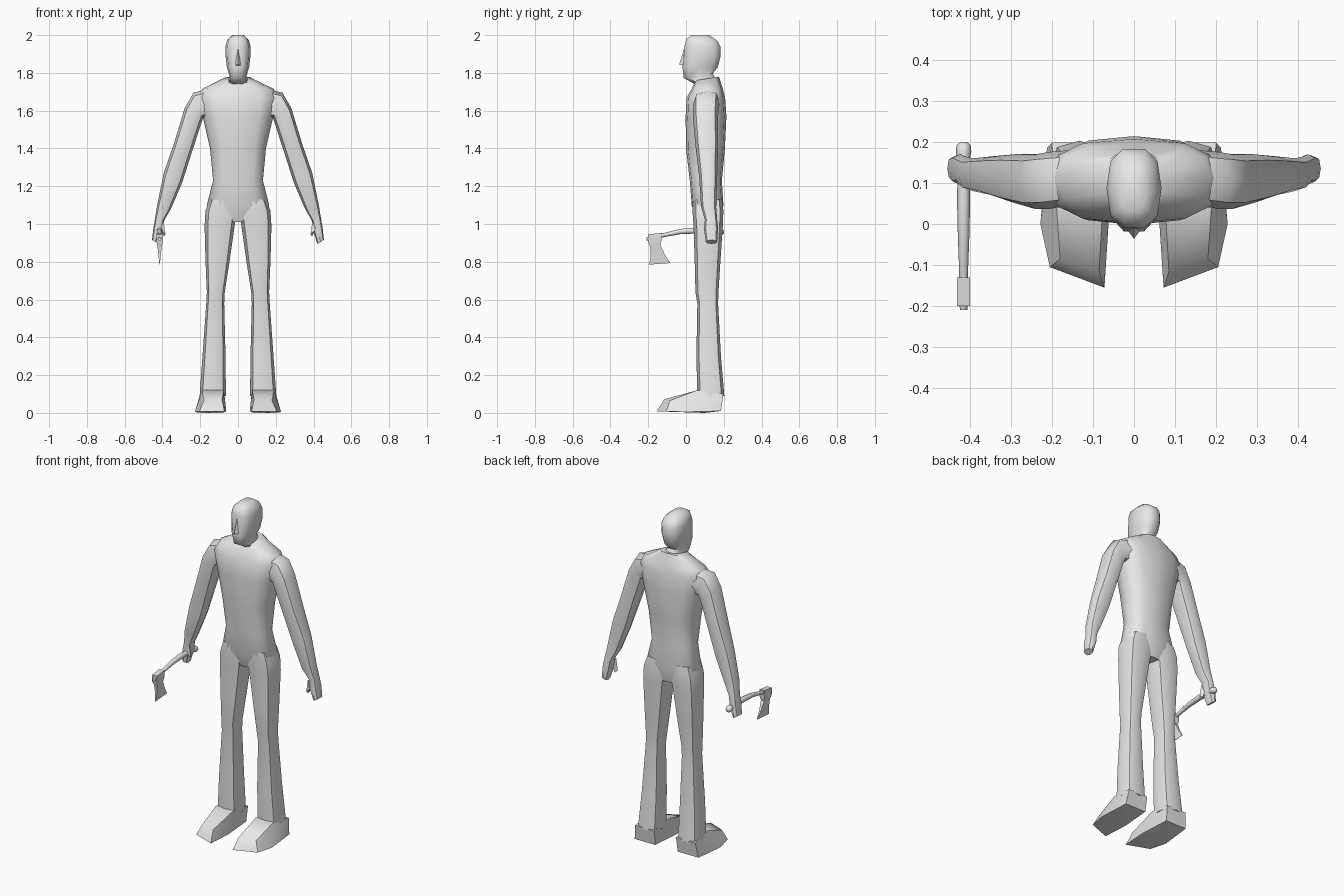
import bpy, bmesh, math
from mathutils import Vector

grey = bpy.data.materials.new("plain grey")
grey.diffuse_color = (0.8, 0.8, 0.8, 1)


def finish(name, bm, angle):
    bmesh.ops.recalc_face_normals(bm, faces=bm.faces[:])
    me = bpy.data.meshes.new(name)
    bm.to_mesh(me)
    bm.free()
    me.materials.append(grey)
    ob = bpy.data.objects.new(name, me)
    bpy.context.collection.objects.link(ob)
    bpy.ops.object.select_all(action='DESELECT')
    ob.select_set(True)
    bpy.context.view_layer.objects.active = ob
    bpy.ops.object.shade_smooth_by_angle(angle=math.radians(angle))
    return ob


def skin(name, loops, angle=50):
    """Bridge a list of point loops and cap both ends."""
    bm = bmesh.new()
    rows = [[bm.verts.new(p) for p in loop] for loop in loops]
    n = len(rows[0])
    for a, b in zip(rows, rows[1:]):
        for i in range(n):
            j = (i + 1) % n
            bm.faces.new((a[i], a[j], b[j], b[i]))
    bm.faces.new(rows[0])
    bm.faces.new(rows[-1])
    return finish(name, bm, angle)


def loft(name, rings, side=1, n=8, power=0.8):
    """Each ring: inner x, z, outer x, z, front y, back y, front drop."""
    loops = []
    for xi, zi, xo, zo, yf, yb, drop in rings:
        loop = []
        for k in range(n):
            t = 2 * math.pi * k / n
            c, s = math.cos(t), math.sin(t)
            c = math.copysign(abs(c) ** power, c) if abs(c) > 1e-6 else 0
            s = math.copysign(abs(s) ** power, s) if abs(s) > 1e-6 else 0
            loop.append((side * ((xi + xo) / 2 + c * (xo - xi) / 2),
                         (yf + yb) / 2 + s * (yb - yf) / 2,
                         (zi + zo) / 2 + c * (zo - zi) / 2 + s * drop))
        loops.append(loop)
    return skin(name, loops)


def centred(rows):
    return [(-w, z, w, z, yf, yb, d) for z, w, yf, yb, d in rows]


def hull(name, pts, side=1, angle=40):
    bm = bmesh.new()
    for x, y, z in pts:
        bm.verts.new((side * x, y, z))
    bmesh.ops.convex_hull(bm, input=bm.verts[:])
    return finish(name, bm, angle)


# Torso, from collar down to the crotch
loft("torso", centred([
    (1.77, 0.075, 0.05, 0.175, 0.01), (1.715, 0.19, 0.03, 0.195, 0.0),
    (1.67, 0.21, 0.003, 0.207, 0.0), (1.57, 0.187, -0.002, 0.214, 0.0),
    (1.40, 0.148, 0.0, 0.206, 0.0), (1.23, 0.132, 0.02, 0.19, 0.0),
    (1.10, 0.165, 0.03, 0.198, 0.0), (1.01, 0.11, 0.06, 0.18, 0.0)]),
    n=12, power=0.75)

# Neck and head
loft("head", centred([
    (1.74, 0.06, 0.045, 0.17, 0.0), (1.785, 0.045, -0.015, 0.145, 0.012),
    (1.83, 0.059, -0.022, 0.172, 0.0), (1.88, 0.065, -0.016, 0.185, 0.0),
    (1.94, 0.067, -0.012, 0.186, 0.0), (1.975, 0.057, -0.002, 0.168, -0.005),
    (2.0, 0.03, 0.03, 0.125, 0.0)]), n=10, power=0.75)
hull("nose", [(0, -0.01, 1.93), (0, -0.036, 1.845), (0.016, -0.015, 1.84),
              (-0.016, -0.015, 1.84), (0, 0.0, 1.835)])

for label, s in (("left", 1), ("right", -1)):
    # Arm with shoulder and fist
    loft(label + "_arm", [
        (0.15, 1.56, 0.16, 1.715, 0.045, 0.18, 0),
        (0.185, 1.56, 0.235, 1.695, 0.036, 0.175, 0),
        (0.195, 1.53, 0.282, 1.615, 0.036, 0.17, 0),
        (0.238, 1.40, 0.338, 1.43, 0.05, 0.17, 0),
        (0.295, 1.22, 0.393, 1.27, 0.07, 0.165, 0),
        (0.355, 1.08, 0.428, 1.10, 0.08, 0.16, 0),
        (0.39, 1.02, 0.44, 1.025, 0.1, 0.165, 0),
        (0.397, 0.97, 0.448, 0.98, 0.095, 0.17, 0),
        (0.42, 0.895, 0.455, 0.915, 0.105, 0.165, 0)], s)
    hull(label + "_thumb", [(0.395, 0.1, 1.02), (0.41, 0.13, 1.0),
                            (0.41, 0.095, 0.97), (0.384, 0.1, 0.945),
                            (0.392, 0.115, 0.935)], s)
    # Trouser leg
    loft(label + "_leg", [
        (0.005, 1.13, 0.15, 1.13, 0.035, 0.192, 0),
        (0.006, 1.07, 0.172, 1.07, 0.034, 0.198, 0),
        (0.018, 0.99, 0.177, 0.99, 0.04, 0.195, 0),
        (0.045, 0.80, 0.172, 0.80, 0.046, 0.182, 0),
        (0.07, 0.64, 0.165, 0.64, 0.05, 0.172, 0),
        (0.073, 0.58, 0.168, 0.58, 0.06, 0.17, 0),
        (0.066, 0.30, 0.188, 0.30, 0.055, 0.185, 0),
        (0.064, 0.09, 0.203, 0.09, 0.06, 0.203, 0)], s, power=0.7)
    # Wedge shaped shoe
    hull(label + "_shoe", [
        (0.062, 0.0, 0.008), (0.072, -0.155, 0.008), (0.205, -0.105, 0.008),
        (0.228, 0.0, 0.005), (0.212, 0.185, 0.01), (0.075, 0.185, 0.01),
        (0.085, 0.1, 0.0), (0.2, 0.1, 0.0),
        (0.085, -0.115, 0.072), (0.18, -0.085, 0.065), (0.075, 0.06, 0.12),
        (0.19, 0.06, 0.12), (0.2, 0.198, 0.1), (0.072, 0.198, 0.1)], s)

# Axe: curved handle with a rounded butt, lying along y
AX = -0.415
path = [(-0.21, 0.92, 0.009), (-0.17, 0.93, 0.011), (-0.11, 0.943, 0.011),
        (-0.03, 0.96, 0.014), (0.06, 0.966, 0.016), (0.155, 0.962, 0.014),
        (0.175, 0.96, 0.019), (0.192, 0.958, 0.017), (0.2, 0.957, 0.008)]
skin("axe_handle", [[(AX + r * math.cos(k * math.pi / 4), y,
                      z + r * math.sin(k * math.pi / 4)) for k in range(8)]
                    for y, z, r in path])

# Axe head: collar narrowing and flaring to a thin curved edge
blade = [(0.945, -0.2, -0.13, 0.016), (0.905, -0.2, -0.13, 0.016),
         (0.88, -0.19, -0.135, 0.011), (0.83, -0.187, -0.112, 0.006),
         (0.785, -0.195, -0.083, 0.001)]
skin("axe_head", [[(AX - t, y0, z), (AX + t, y0, z), (AX + t, y1, z + 0.008),
                   (AX - t, y1, z + 0.008)] for z, y0, y1, t in blade], 30)
